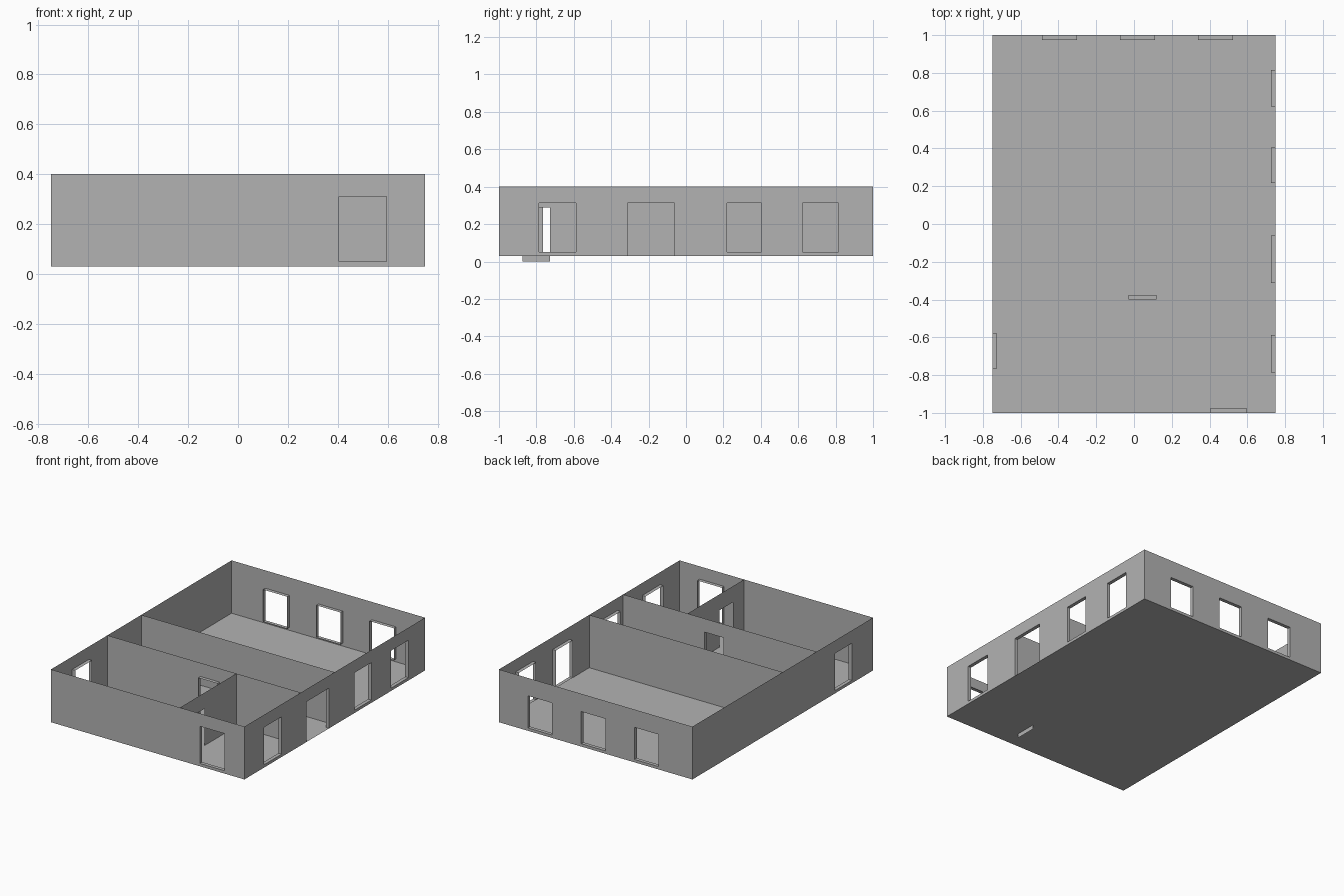
import bpy, bmesh

if "Cube" in bpy.data.objects:
    bpy.data.objects.remove(bpy.data.objects["Cube"])

HX, HY = 0.75, 1.0          # half width and half length
FLOOR, TOP = 0.03, 0.40     # floor level and wall top
DEPTH = 0.025               # depth of the opening reveals

grey = bpy.data.materials.new("plaster_grey")
grey.diffuse_color = (0.45, 0.45, 0.45, 1)
grey.use_nodes = True
grey.node_tree.nodes["Principled BSDF"].inputs["Base Color"].default_value = grey.diffuse_color


def add_mesh(name, quads):
    """Make one object from a few quads and weld shared corners."""
    bm = bmesh.new()
    for quad in quads:
        bm.faces.new([bm.verts.new(co) for co in quad])
    bmesh.ops.remove_doubles(bm, verts=bm.verts[:], dist=1e-5)
    mesh = bpy.data.meshes.new(name)
    bm.to_mesh(mesh)
    bm.free()
    mesh.materials.append(grey)
    obj = bpy.data.objects.new(name, mesh)
    bpy.context.collection.objects.link(obj)
    return obj


def wall(name, axis, pos, out, start, end, openings=(), reveal=True):
    """Thin wall across an axis; openings are (u0, u1, z0, z1)."""
    def point(u, z, inset=0.0):
        p = pos - out * inset
        return (p, u, z) if axis == "x" else (u, p, z)

    flip = (out < 0) if axis == "x" else (out > 0)
    quads = []

    def put(*pts):
        quads.append(pts[::-1] if flip else pts)

    def panel(u0, u1, z0, z1):
        if z1 - z0 > 1e-4:
            put(point(u0, z0), point(u1, z0), point(u1, z1), point(u0, z1))

    u = start
    for u0, u1, z0, z1 in sorted(openings):
        panel(u, u0, FLOOR, TOP)      # solid stretch before the opening
        panel(u0, u1, FLOOR, z0)      # below
        panel(u0, u1, z1, TOP)        # above
        if reveal:
            ring = [(u0, z0), (u0, z1), (u1, z1), (u1, z0)]
            sides = 4 if z0 > FLOOR else 3    # doors have no sill
            for i in range(sides):
                a, b = ring[i], ring[(i + 1) % 4]
                put(point(*a), point(*b), point(*b, DEPTH), point(*a, DEPTH))
        u = u1
    panel(u, end, FLOOR, TOP)
    return add_mesh(name, quads)


# Floor sheet
add_mesh("floor", [[(-HX, -HY, FLOOR), (HX, -HY, FLOOR),
                    (HX, HY, FLOOR), (-HX, HY, FLOOR)]])

# Outer walls with window and door openings
wall("front_wall", "y", -HY, -1, -HX, HX, [(0.405, 0.595, 0.05, 0.31)])
wall("back_wall", "y", HY, 1, -HX, HX,
     [(u, u + 0.187, 0.05, 0.275) for u in (-0.488, -0.075, 0.338)])
wall("left_wall", "x", -HX, -1, -HY, HY, [(-0.765, -0.58, 0.05, 0.31)])
wall("right_wall", "x", HX, 1, -HY, HY,
     [(-0.785, -0.588, 0.05, 0.312), (-0.312, -0.062, FLOOR, 0.312),
      (0.218, 0.405, 0.05, 0.312), (0.623, 0.815, 0.05, 0.312)])

# Inner walls
wall("middle_wall", "y", 0.0, 1, -HX, HX)
wall("hall_wall", "y", -0.375, 1, -HX, HX, [(-0.028, 0.12, FLOOR, 0.305)])
wall("partition_wall", "x", 0.25, 1, -HY, -0.375,
     [(-0.875, -0.727, FLOOR, 0.288)], reveal=False)

# Strip under the partition doorway
add_mesh("door_threshold", [[(0.25, -0.875, 0), (0.25, -0.727, 0),
                             (0.25, -0.727, FLOOR), (0.25, -0.875, FLOOR)]])
